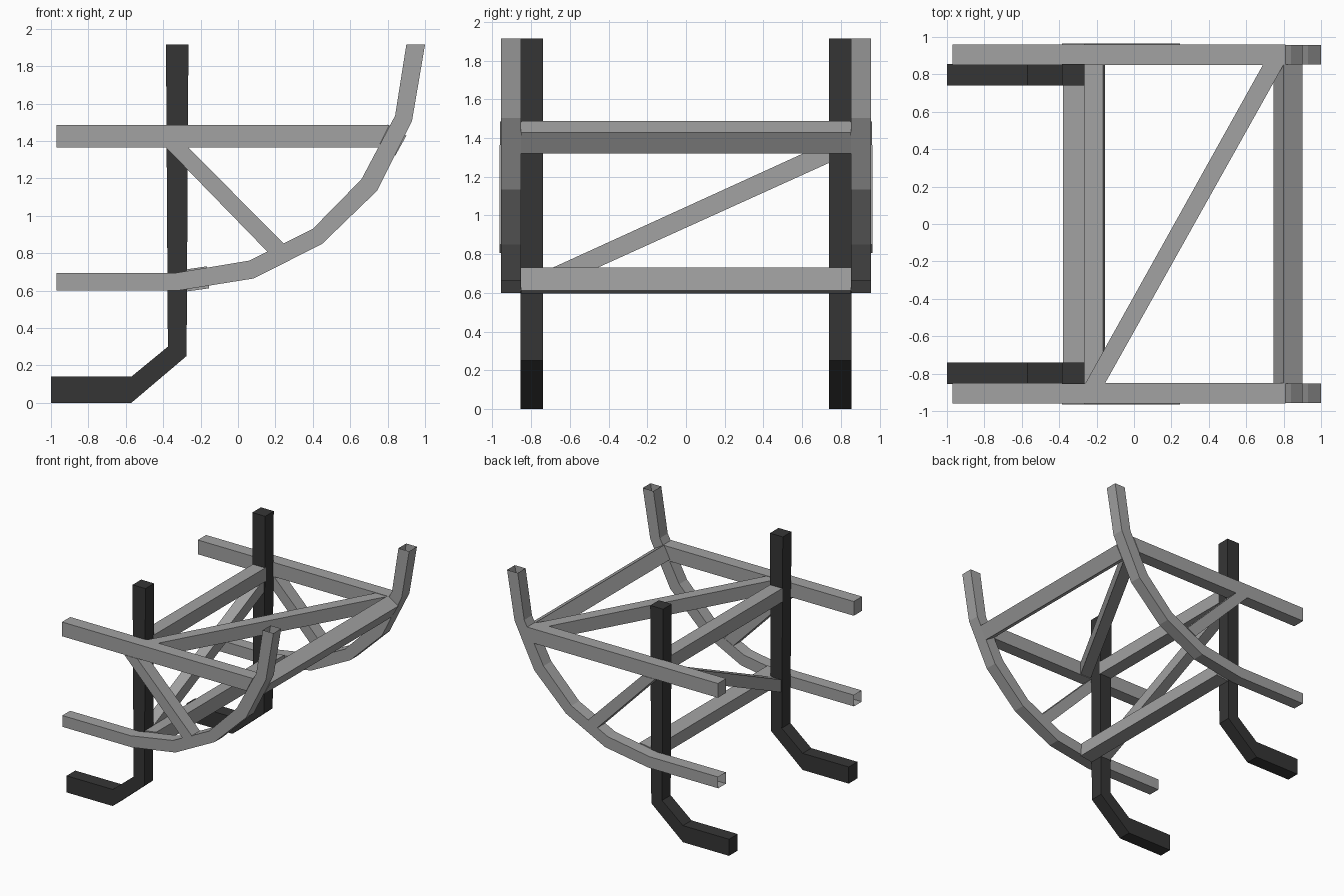
import bpy
import bmesh

cube = bpy.data.objects.get("Cube")
if cube:
    bpy.data.objects.remove(cube, do_unlink=True)


def make_material(name, value):
    mat = bpy.data.materials.new(name)
    mat.use_nodes = True
    colour = (value, value, value, 1)
    mat.diffuse_color = colour
    mat.node_tree.nodes["Principled BSDF"].inputs["Base Color"].default_value = colour
    return mat


STEEL = make_material("grey steel", 0.36)
DARK = make_material("dark steel", 0.036)

# Each plane maps (u, v, depth) to x, y, z
PLANES = {
    "xz": lambda u, v, d: (u, d, v),
    "yz": lambda u, v, d: (d, u, v),
    "xy": lambda u, v, d: (u, v, d),
}


def tube(name, edge_a, edge_b, lo, hi, mat, plane="xz", mirror=False, capped=True):
    """Square tube between two matching edge lines, extruded from lo to hi."""
    place = PLANES[plane]
    bm = bmesh.new()
    rings = []
    for a, b in zip(edge_a, edge_b):
        corners = [(*a, lo), (*b, lo), (*b, hi), (*a, hi)]
        rings.append([bm.verts.new(place(*c)) for c in corners])
    for r, s in zip(rings, rings[1:]):
        for i in range(4):
            j = (i + 1) % 4
            bm.faces.new((r[i], r[j], s[j], s[i]))
    if capped:
        bm.faces.new(rings[0])
        bm.faces.new(rings[-1])
    bmesh.ops.recalc_face_normals(bm, faces=bm.faces)
    mesh = bpy.data.meshes.new(name)
    bm.to_mesh(mesh)
    bm.free()
    mesh.materials.append(mat)
    obj = bpy.data.objects.new(name, mesh)
    bpy.context.collection.objects.link(obj)
    if mirror:
        mod = obj.modifiers.new("other side", "MIRROR")
        mod.use_axis = (False, True, False)
        mod.use_mirror_merge = False
    return obj


# Bent dark posts with feet
tube("bent_posts",
     [(-1, 0), (-0.57, 0), (-0.275, 0.25), (-0.265, 1.915)],
     [(-1, 0.14), (-0.57, 0.14), (-0.375, 0.3), (-0.385, 1.915)],
     0.74, 0.855, DARK, mirror=True)

# Curved lower rails, open at the ends
tube("curved_rails",
     [(-0.97, 0.6), (-0.32, 0.6), (0.085, 0.665), (0.45, 0.85),
      (0.745, 1.135), (0.93, 1.505), (1, 1.915)],
     [(-0.97, 0.695), (-0.33, 0.695), (0.06, 0.76), (0.4, 0.93),
      (0.66, 1.195), (0.84, 1.535), (0.9, 1.915)],
     0.852, 0.956, STEEL, mirror=True, capped=False)

# Straight upper rails and the slanted side struts
tube("upper_rails", [(-0.97, 1.365), (0.75, 1.365)], [(-0.97, 1.485), (0.81, 1.485)],
     0.85, 0.96, STEEL, mirror=True)
tube("side_struts", [(-0.385, 1.365), (0.16, 0.805)], [(-0.265, 1.365), (0.245, 0.85)],
     0.855, 0.964, STEEL, mirror=True)

# Crossbars joining the two sides
tube("upper_crossbar", [(-0.38, 1.365), (-0.265, 1.365)], [(-0.38, 1.48), (-0.265, 1.48)],
     -0.75, 0.75, STEEL)
tube("lower_crossbar", [(-0.27, 0.596), (-0.155, 0.612)], [(-0.285, 0.712), (-0.165, 0.73)],
     -0.852, 0.852, STEEL)
tube("end_crossbar", [(0.84, 1.32), (0.9, 1.428)], [(0.745, 1.38), (0.8, 1.488)],
     -0.852, 0.852, STEEL)

# Diagonal braces: upright between the posts, and flat across the top
tube("upright_brace", [(-0.74, 0.602), (0.74, 1.272)], [(-0.74, 0.707), (0.74, 1.382)],
     -0.37, -0.275, STEEL, plane="yz")
tube("top_brace", [(-0.26, -0.852), (0.69, 0.852)], [(-0.155, -0.852), (0.8, 0.852)],
     1.37, 1.482, STEEL, plane="xy")
